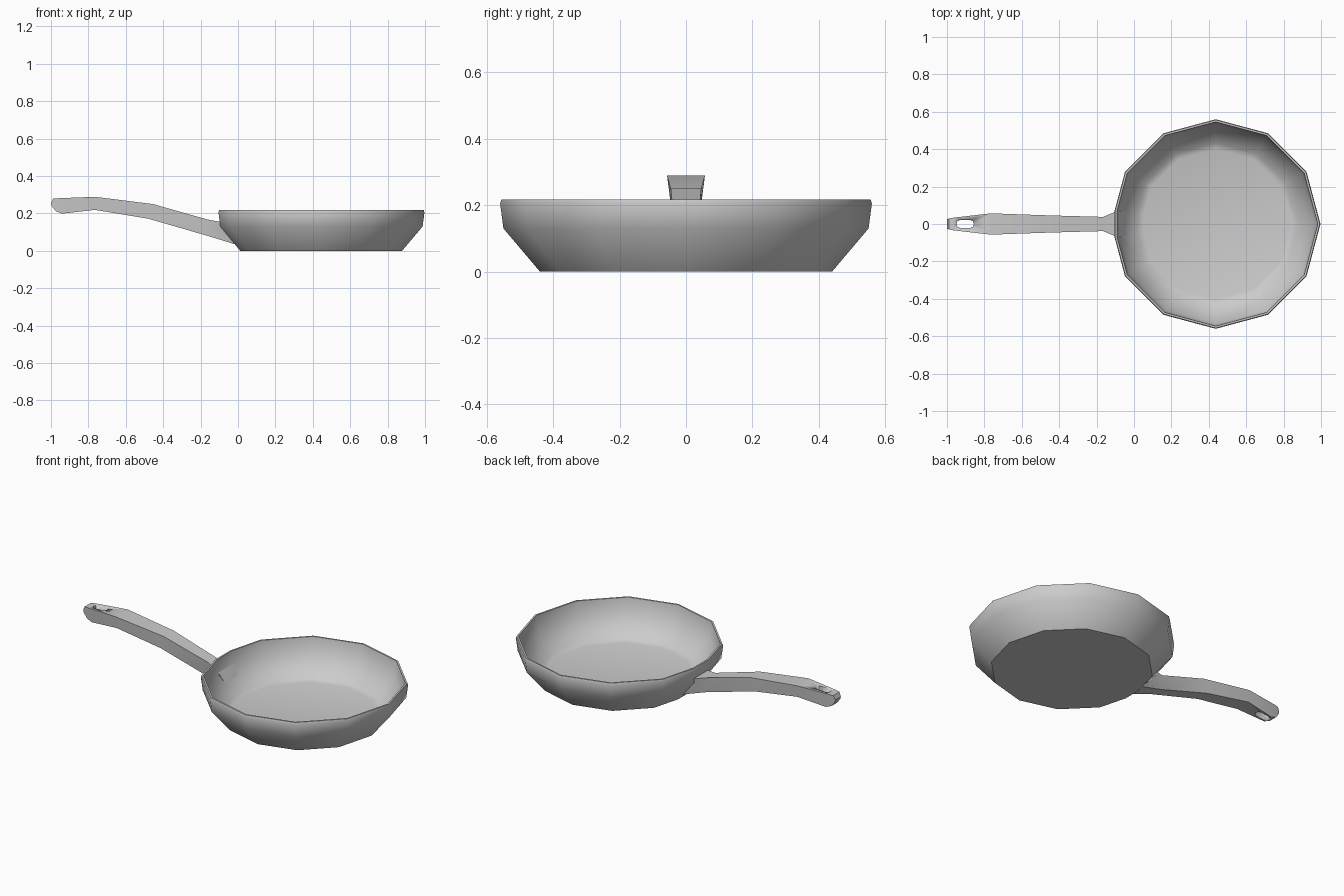
import bpy, bmesh
from math import cos, sin, radians

if "Cube" in bpy.data.objects:
    bpy.data.objects.remove(bpy.data.objects["Cube"])

CX = 0.437          # pan centre on x
R = 0.56            # pan rim radius


def finish(name, bm, angle):
    bmesh.ops.recalc_face_normals(bm, faces=bm.faces)
    me = bpy.data.meshes.new(name)
    bm.to_mesh(me)
    bm.free()
    ob = bpy.data.objects.new(name, me)
    bpy.context.collection.objects.link(ob)
    bpy.ops.object.select_all(action='DESELECT')
    bpy.context.view_layer.objects.active = ob
    ob.select_set(True)
    bpy.ops.object.shade_smooth_by_angle(angle=radians(angle))
    return ob


def loft(name, rings, angle):
    """Skin a list of closed rings and cap both ends."""
    bm = bmesh.new()
    rows = [[bm.verts.new(p) for p in ring] for ring in rings]
    n = len(rows[0])
    for a, b in zip(rows, rows[1:]):
        for i in range(n):
            j = (i + 1) % n
            bm.faces.new((a[i], a[j], b[j], b[i]))
    bm.faces.new(rows[0])
    bm.faces.new(rows[-1])
    return finish(name, bm, angle)


# Pan: twelve-sided outline with the corner at the handle flattened
outline = []
for k in range(12):
    if k == 6:
        x = -(1 - 0.125 * 0.268)
        outline += [(x, 0.125), (x, -0.125)]
    else:
        outline.append((cos(radians(30 * k)), sin(radians(30 * k))))

profile = [(0.44, 0), (0.55, 0.13), (0.56, 0.205), (0.556, 0.218),
           (0.546, 0.218), (0.532, 0.13), (0.434, 0.024), (0.40, 0.015)]
loft("pan_body", [[(CX + r * x, r * y, z) for x, y in outline]
                  for r, z in profile], 40)

# Handle: sections of top x, top z, bottom x, bottom z, top and bottom half width
sections = [
    (-0.085, 0.153, 0.0, 0.03, 0.072, 0.055),
    (-0.165, 0.168, -0.155, 0.078, 0.038, 0.034),
    (-0.455, 0.25, -0.48, 0.172, 0.046, 0.040),
    (-0.765, 0.289, -0.765, 0.219, 0.057, 0.048),
    (-0.965, 0.281, -0.94, 0.199, 0.034, 0.030),
    (-0.988, 0.279, -0.975, 0.212, 0.029, 0.026),
    (-1.0, 0.255, -0.996, 0.24, 0.025, 0.025),
]
handle = loft("handle", [[(xt, wt, zt), (xt, -wt, zt), (xb, -wb, zb), (xb, wb, zb)]
                         for xt, zt, xb, zb, wt, wb in sections], 30)

# Hanging slot cut through the handle end
slot = []
for cx, start in ((-0.878, -90), (-0.968 + 0.04, 90)):
    for k in range(5):
        a = radians(start + 45 * k)
        slot.append((cx + 0.022 * cos(a), 0.022 * sin(a)))
cutter = loft("slot_cutter", [[(x, y, z) for x, y in slot] for z in (0.1, 0.4)], 30)
cutter.hide_render = True

mod = handle.modifiers.new("hanging_slot", 'BOOLEAN')
mod.operation = 'DIFFERENCE'
mod.solver = 'EXACT'
mod.object = cutter
bpy.context.view_layer.objects.active = handle
bpy.ops.object.modifier_apply(modifier=mod.name)
bpy.data.objects.remove(cutter)
